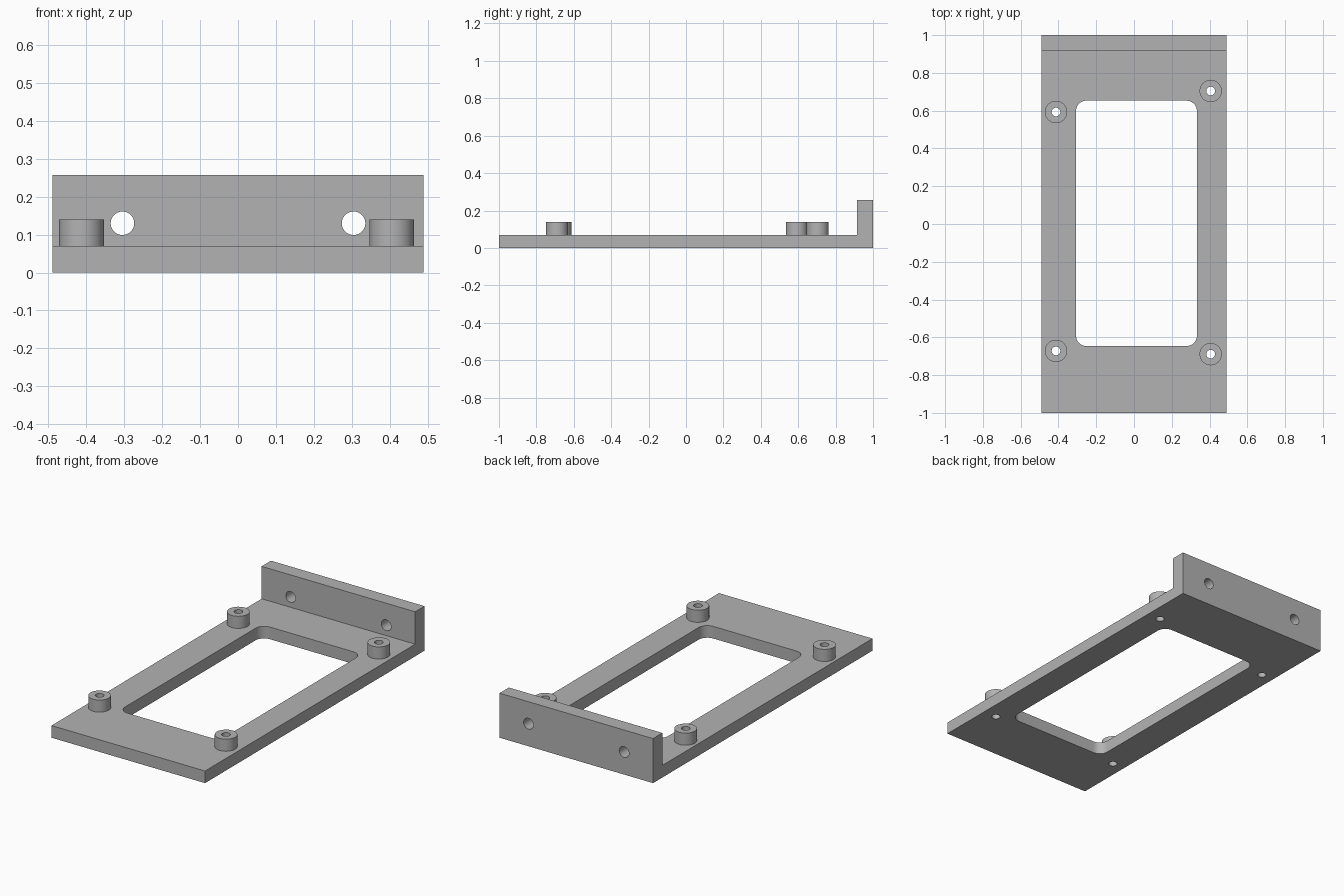
import bpy
import bmesh
from math import cos, sin, pi
from mathutils import Matrix, Vector

if "Cube" in bpy.data.objects:
    bpy.data.objects.remove(bpy.data.objects["Cube"], do_unlink=True)

WIDTH = 0.98
PLATE_TOP = 0.07
STANDOFF_TOP = 0.14
WALL_TOP = 0.257
WALL_FRONT = 0.915

grey = bpy.data.materials.new("plain grey")
grey.use_nodes = True
grey.diffuse_color = (0.45, 0.45, 0.45, 1)
grey.node_tree.nodes["Principled BSDF"].inputs["Base Color"].default_value = (0.45, 0.45, 0.45, 1)


def prism(name, outline, depth, matrix=Matrix()):
    """Extrude a flat outline along its local z, then place it."""
    bm = bmesh.new()
    face = bm.faces.new([bm.verts.new((x, y, 0)) for x, y in outline])
    grown = bmesh.ops.extrude_face_region(bm, geom=[face])["geom"]
    moved = [g for g in grown if isinstance(g, bmesh.types.BMVert)]
    bmesh.ops.translate(bm, verts=moved, vec=Vector((0, 0, depth)))
    bm.transform(matrix)
    bmesh.ops.recalc_face_normals(bm, faces=bm.faces)
    mesh = bpy.data.meshes.new(name)
    bm.to_mesh(mesh)
    bm.free()
    mesh.materials.append(grey)
    obj = bpy.data.objects.new(name, mesh)
    bpy.context.collection.objects.link(obj)
    return obj


def circle(radius, sides=48):
    return [(radius * cos(2 * pi * i / sides), radius * sin(2 * pi * i / sides))
            for i in range(sides)]


def rounded_rectangle(x0, x1, y0, y1, r, steps=10):
    corners = [(x1 - r, y1 - r), (x0 + r, y1 - r), (x0 + r, y0 + r), (x1 - r, y0 + r)]
    return [(cx + r * cos((q + i / steps) * pi / 2), cy + r * sin((q + i / steps) * pi / 2))
            for q, (cx, cy) in enumerate(corners) for i in range(steps + 1)]


def select_only(obj):
    bpy.ops.object.select_all(action="DESELECT")
    obj.select_set(True)
    bpy.context.view_layer.objects.active = obj


def cut(target, cutter):
    """Subtract a cutter and discard it."""
    cutter.hide_render = True
    mod = target.modifiers.new("cut", "BOOLEAN")
    mod.operation = "DIFFERENCE"
    mod.solver = "EXACT"
    mod.object = cutter
    select_only(target)
    bpy.ops.object.modifier_apply(modifier=mod.name)
    bpy.data.objects.remove(cutter, do_unlink=True)


def smooth(obj):
    select_only(obj)
    bpy.ops.object.shade_smooth_by_angle(angle=pi / 6)


# L-shaped bracket: side profile in (y, z) extruded along x
profile = [(-1, 0), (1, 0), (1, WALL_TOP), (WALL_FRONT, WALL_TOP),
           (WALL_FRONT, PLATE_TOP), (-1, PLATE_TOP)]
along_x = Matrix(((0, 0, 1, -WIDTH / 2), (1, 0, 0, 0), (0, 1, 0, 0), (0, 0, 0, 1)))
bracket = prism("bracket", profile, WIDTH, along_x)

# Large rounded window through the plate
window = rounded_rectangle(-0.307, 0.333, -0.646, 0.653, 0.055)
cut(bracket, prism("window_cutter", window, 0.3, Matrix.Translation((0, 0, -0.1))))

# Mounting holes through the back wall
for side in (-1, 1):
    place = Matrix.Translation((side * 0.305, 1.1, 0.13)) @ Matrix.Rotation(pi / 2, 4, "X")
    cut(bracket, prism("wall_hole_cutter", circle(0.031), 0.3, place))

# Standoffs with screw holes that run on through the plate
standoffs = {
    "back_right_standoff": (-0.413, 0.593),
    "back_left_standoff": (0.406, 0.704),
    "front_right_standoff": (-0.413, -0.672),
    "front_left_standoff": (0.406, -0.689),
}
for name, (x, y) in standoffs.items():
    post = prism(name, circle(0.059), STANDOFF_TOP - PLATE_TOP,
                 Matrix.Translation((x, y, PLATE_TOP)))
    for target in (post, bracket):
        cut(target, prism("screw_hole_cutter", circle(0.023), 0.4,
                          Matrix.Translation((x, y, -0.1))))
    smooth(post)

smooth(bracket)
